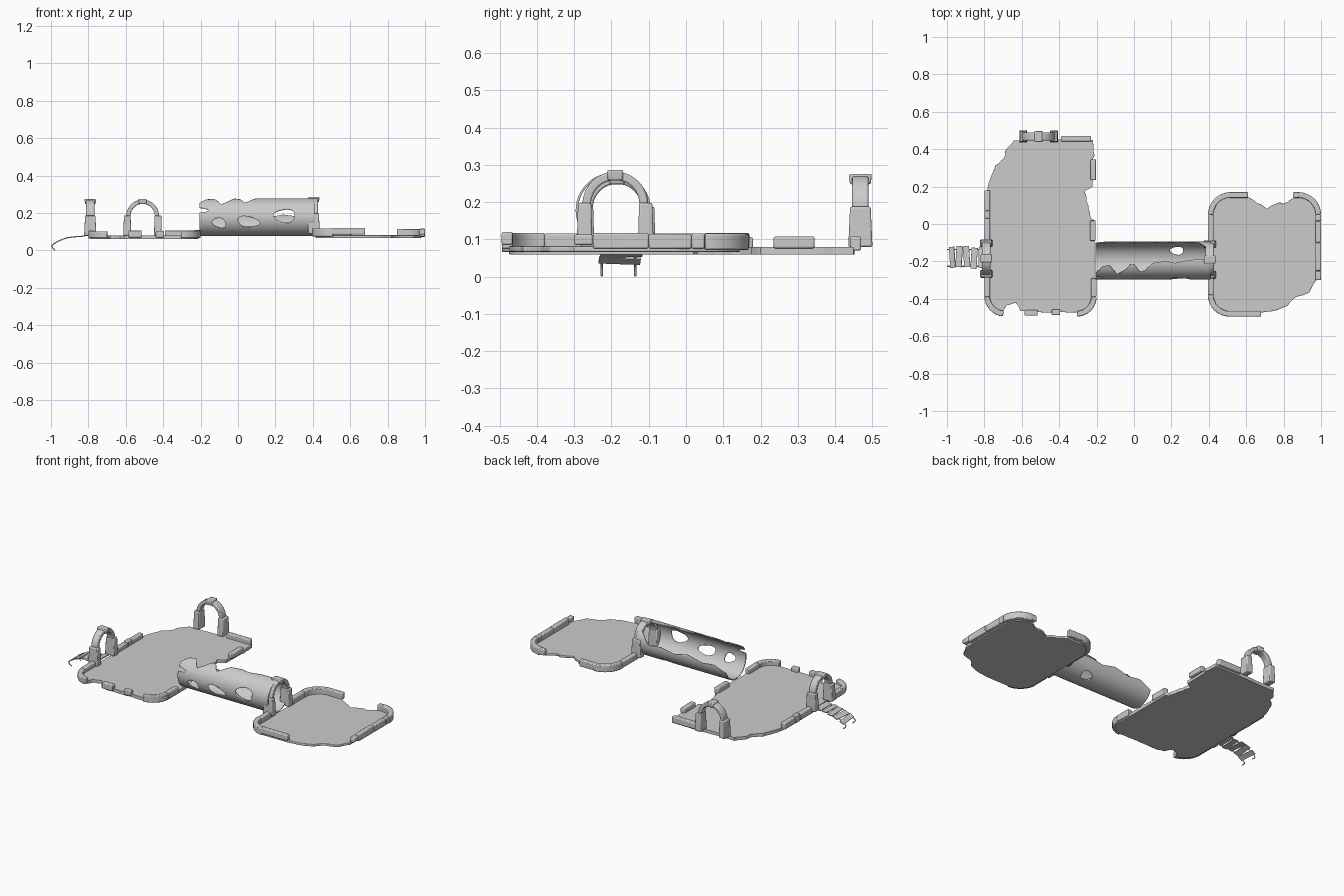
import bpy, bmesh, math, random
from mathutils import Vector, Matrix

if "Cube" in bpy.data.objects:
    bpy.data.objects.remove(bpy.data.objects["Cube"])

random.seed(4)


def finish(name, bm, bevel=0.0, smooth=False):
    bmesh.ops.recalc_face_normals(bm, faces=bm.faces)
    me = bpy.data.meshes.new(name)
    bm.to_mesh(me)
    bm.free()
    ob = bpy.data.objects.new(name, me)
    bpy.context.collection.objects.link(ob)
    if bevel:
        m = ob.modifiers.new("bevel", 'BEVEL')
        m.width, m.segments, m.limit_method = bevel, 2, 'ANGLE'
        m.angle_limit = math.radians(40)
    if smooth:
        bpy.ops.object.select_all(action='DESELECT')
        ob.select_set(True)
        bpy.context.view_layer.objects.active = ob
        bpy.ops.object.shade_smooth_by_angle(angle=math.radians(35))
    return ob


def arc(cx, cy, r, a0, a1, n=8):
    return [(cx + r * math.cos(math.radians(a0 + (a1 - a0) * i / n)),
             cy + r * math.sin(math.radians(a0 + (a1 - a0) * i / n))) for i in range(n + 1)]


def ragged(pts, amp=0.006, n=3):
    out = []
    for (x0, y0), (x1, y1) in zip(pts, pts[1:]):
        for i in range(n):
            t = i / n
            out.append((x0 + (x1 - x0) * t + random.uniform(-amp, amp),
                        y0 + (y1 - y0) * t + random.uniform(-amp, amp)))
    return out + [pts[-1]]


def plate(name, outline, z0, z1):
    bm = bmesh.new()
    f = bm.faces.new([bm.verts.new((x, y, z0)) for x, y in outline])
    r = bmesh.ops.extrude_face_region(bm, geom=[f])
    for v in r['geom']:
        if isinstance(v, bmesh.types.BMVert):
            v.co.z = z1
    return finish(name, bm, 0.003)


def rim(name, pts, z0, z1, w=0.03):
    """Sweep a rectangular kerb along a flat path."""
    bm = bmesh.new()
    P = [Vector((x, y, 0)) for x, y in pts]
    rings = []
    for i, p in enumerate(P):
        t = (P[min(i + 1, len(P) - 1)] - P[max(i - 1, 0)]).normalized()
        n = Vector((-t.y, t.x, 0)) * w / 2
        rings.append([bm.verts.new(p + s * n + Vector((0, 0, z)))
                      for s, z in ((-1, z0), (1, z0), (1, z1), (-1, z1))])
    for a, b in zip(rings, rings[1:]):
        for k in range(4):
            bm.faces.new((a[k], a[(k + 1) % 4], b[(k + 1) % 4], b[k]))
    bm.faces.new(rings[0])
    bm.faces.new(rings[-1])
    return finish(name, bm, 0.005, True)


def block(bm, u, v, z0, z1, su, sv, taper=1.0):
    r = bmesh.ops.create_cube(bm, size=1)
    for q in r['verts']:
        k = taper if q.co.z > 0 else 1
        q.co = Vector((u + q.co.x * su * k, v + q.co.y * sv * k, z0 if q.co.z < 0 else z1))


def arch(name, x, y, z, turn):
    bm = bmesh.new()
    for s in (-1, 1):  # footings and legs
        block(bm, s * 0.082, 0, 0, 0.108, 0.042, 0.065, 0.85)
    rings = []  # half-round hoop
    for u, w in arc(0, 0, 1, 0, 180, 20):
        rings.append([bm.verts.new((u * r, d, 0.104 + w * r))
                      for r, d in ((0.065, -0.022), (0.088, -0.022), (0.088, 0.022), (0.065, 0.022))])
    for a, b in zip(rings, rings[1:]):
        for k in range(4):
            bm.faces.new((a[k], a[(k + 1) % 4], b[(k + 1) % 4], b[k]))
    bm.faces.new(rings[0])
    bm.faces.new(rings[-1])
    block(bm, 0, 0, 0.168, 0.196, 0.04, 0.056, 1.1)  # keystone
    bm.transform(Matrix.Translation((x, y, z)) @ Matrix.Rotation(turn, 4, 'Z'))
    return finish(name, bm, 0.005, True)


# Left platform, broken along several edges
plate("left_platform",
      arc(-0.685, -0.37, 0.10, 180, 260)
      + ragged([(-0.70, -0.468), (-0.68, -0.435), (-0.63, -0.418), (-0.61, -0.462), (-0.57, -0.472),
                (-0.44, -0.47), (-0.32, -0.472)], 0.003)
      + arc(-0.31, -0.375, 0.10, 280, 360)
      + [(-0.21, 0.02)]
      + ragged([(-0.235, 0.03), (-0.245, 0.10), (-0.262, 0.175), (-0.222, 0.20)], 0.004)
      + [(-0.22, 0.35)] + ragged([(-0.215, 0.37), (-0.22, 0.45)], 0.004)
      + ragged([(-0.38, 0.45), (-0.64, 0.45), (-0.68, 0.40), (-0.70, 0.345), (-0.74, 0.31),
                (-0.77, 0.24), (-0.785, 0.18)], 0.005), 0.06, 0.08)

# Right platform
plate("right_platform",
      arc(0.515, -0.375, 0.10, 180, 270)
      + ragged([(0.68, -0.472), (0.76, -0.46), (0.82, -0.435), (0.87, -0.39), (0.94, -0.365), (0.975, -0.30)], 0.004)
      + arc(0.88, 0.045, 0.10, 0, 90)
      + ragged([(0.85, 0.14), (0.81, 0.11), (0.77, 0.115), (0.71, 0.085), (0.66, 0.11), (0.61, 0.145)], 0.004)
      + arc(0.515, 0.045, 0.10, 90, 180), 0.067, 0.082)

# Kerb pieces of both platforms: path, bottom, top
rims = [
    ([(-0.785, 0.18), (-0.785, 0.07)], 0.066, 0.106),
    ([(-0.785, 0.07), (-0.785, 0.03)], 0.064, 0.112),
    ([(-0.785, 0.03), (-0.785, -0.10)], 0.066, 0.106),
    ([(-0.785, -0.27), (-0.785, -0.39)], 0.066, 0.106),
    (arc(-0.69, -0.385, 0.095, 180, 265), 0.066, 0.102),
    ([(-0.585, -0.475), (-0.515, -0.475)], 0.07, 0.108),
    ([(-0.44, -0.472), (-0.395, -0.472)], 0.07, 0.104),
    (arc(-0.305, -0.39, 0.09, 270, 360), 0.066, 0.108),
    ([(-0.215, -0.39), (-0.215, -0.29)], 0.068, 0.108),
    ([(-0.22, -0.09), (-0.22, 0.02)], 0.072, 0.11),
    ([(-0.217, 0.235), (-0.217, 0.345)], 0.076, 0.108),
    ([(-0.39, 0.455), (-0.23, 0.455)], 0.07, 0.108),
    ([(0.61, 0.155), (0.50, 0.155)], 0.078, 0.118),
    (arc(0.515, 0.05, 0.105, 90, 180), 0.075, 0.118),
    ([(0.41, 0.05), (0.41, -0.10)], 0.078, 0.116),
    ([(0.41, -0.28), (0.41, -0.38)], 0.078, 0.116),
    (arc(0.51, -0.38, 0.10, 180, 270), 0.075, 0.118),
    ([(0.50, -0.48), (0.68, -0.48)], 0.085, 0.12),
    ([(0.85, 0.155), (0.89, 0.155)], 0.078, 0.114),
    (arc(0.88, 0.05, 0.105, 90, 0), 0.072, 0.116),
    ([(0.985, 0.05), (0.985, 0.015)], 0.075, 0.116),
    ([(0.985, 0.015), (0.985, -0.10)], 0.075, 0.115),
    ([(0.985, -0.10), (0.985, -0.25)], 0.075, 0.117),
    ([(0.985, -0.25), (0.985, -0.30)], 0.085, 0.113),
]
for i, (p, a, b) in enumerate(rims):
    rim(f"kerb_{i + 1:02d}", p, a, b)

# Gateway arches
arch("back_arch", -0.51, 0.468, 0.08, 0)
arch("left_arch", -0.79, -0.185, 0.08, math.pi / 2)
arch("tunnel_arch", 0.405, -0.19, 0.09, math.pi / 2)


# Broken tunnel: open on the back, jagged front top, with holes
def lerp(tab, x):
    for (x0, a), (x1, b) in zip(tab, tab[1:]):
        if x <= x1:
            return a + (b - a) * max(0, (x - x0) / (x1 - x0))
    return tab[-1][1]


FRONT = [(-0.21, 135), (-0.17, 160), (-0.13, 166), (-0.09, 132), (-0.05, 148), (-0.02, 168), (0.005, 166),
         (0.035, 140), (0.06, 148), (0.10, 172), (0.17, 178), (0.22, 172), (0.30, 182), (0.42, 184)]
BACK = [(-0.21, -70), (-0.12, -92), (-0.04, -86), (0.06, -100), (0.15, -88), (0.24, -98), (0.32, -92),
        (0.37, -125), (0.42, -150)]
HOLES = [(0.25, 94, 0.056, 21, 0), (0.055, 75, 0.058, 17, 0.25), (-0.10, 71, 0.036, 16, 0.25),
         (-0.205, 112, 0.045, 8, 0), (0.23, -34, 0.036, 16, 0)]
NX, NA, R, YC, ZC = 150, 90, 0.098, -0.195, 0.178
bm = bmesh.new()
par, grid = {}, []
for i in range(NX + 1):
    x = -0.205 + 0.615 * i / NX
    lo, hi = lerp(BACK, x), lerp(FRONT, x)
    row = []
    for j in range(NA + 1):
        v = bm.verts.new((0, 0, 0))
        par[v] = [x, lo + (hi - lo) * j / NA]
        row.append(v)
    grid.append(row)
faces = [bm.faces.new((grid[i][j], grid[i + 1][j], grid[i + 1][j + 1], grid[i][j + 1]))
         for i in range(NX) for j in range(NA)]


def hole_uv(h, x, a):
    v = (a - h[1]) / h[3]
    u = (x - h[0]) / h[2]
    return u, v + u * h[4]


gone = set()
for h in HOLES:
    cut = [f for f in faces if f not in gone and
           math.hypot(*hole_uv(h, sum(par[v][0] for v in f.verts) / 4, sum(par[v][1] for v in f.verts) / 4)) < 1]
    gone.update(cut)
    for v in {v for f in cut for v in f.verts}:  # snap the ragged rim to a smooth oval
        u, w = hole_uv(h, *par[v])
        k = math.hypot(u, w)
        if k > 0.6 and any(f not in gone for f in v.link_faces):
            wob = 1 + 0.08 * math.sin(3 * math.atan2(w, u) + h[0] * 20)
            par[v] = [h[0] + h[2] * u / k * wob, h[1] + h[3] * (w - u * h[4]) / k * wob]
for v, (x, a) in par.items():
    t = math.radians(a)
    v.co = (x, YC - R * math.sin(t), ZC - R * math.cos(t))
bmesh.ops.delete(bm, geom=list(gone), context='FACES')
tunnel = finish("broken_tunnel", bm, 0, True)
m = tunnel.modifiers.new("wall", 'SOLIDIFY')
m.thickness, m.offset = 0.006, 0

# Hanging slatted walkway at the left
path = [(-0.79, 0.084), (-0.835, 0.076), (-0.875, 0.073), (-0.915, 0.068), (-0.955, 0.053), (-0.988, 0.034)]
for i, ((x0, z0), (x1, z1)) in enumerate(zip(path, path[1:])):
    bm = bmesh.new()
    bmesh.ops.create_cube(bm, size=1)
    d = Vector((x1 - x0, 0, z1 - z0))
    bm.transform(Matrix.Translation(((x0 + x1) / 2, -0.18 + random.uniform(-0.006, 0.006), (z0 + z1) / 2))
                 @ Matrix.Rotation(-math.atan2(d.z, d.x), 4, 'Y') @ Matrix.Rotation(random.uniform(-.08, .08), 4, 'Z')
                 @ Matrix.Diagonal((d.length * 0.82, 0.112, 0.006, 1)))
    finish(f"walkway_slat_{i + 1}", bm, 0.001)
for n, y in (("front", -0.226), ("back", -0.136)):
    cu = bpy.data.curves.new(f"walkway_rope_{n}", 'CURVE')
    cu.dimensions, cu.bevel_depth, cu.bevel_resolution, cu.use_fill_caps = '3D', 0.003, 1, True
    sp = cu.splines.new('POLY')
    pts = path + [(-0.997, 0.024), (-0.99, 0.012), (-0.978, 0.003)]
    sp.points.add(len(pts) - 1)
    for p, (x, z) in zip(sp.points, pts):
        p.co = (x, y, z, 1)
    bpy.context.collection.objects.link(bpy.data.objects.new(f"walkway_rope_{n}", cu))
